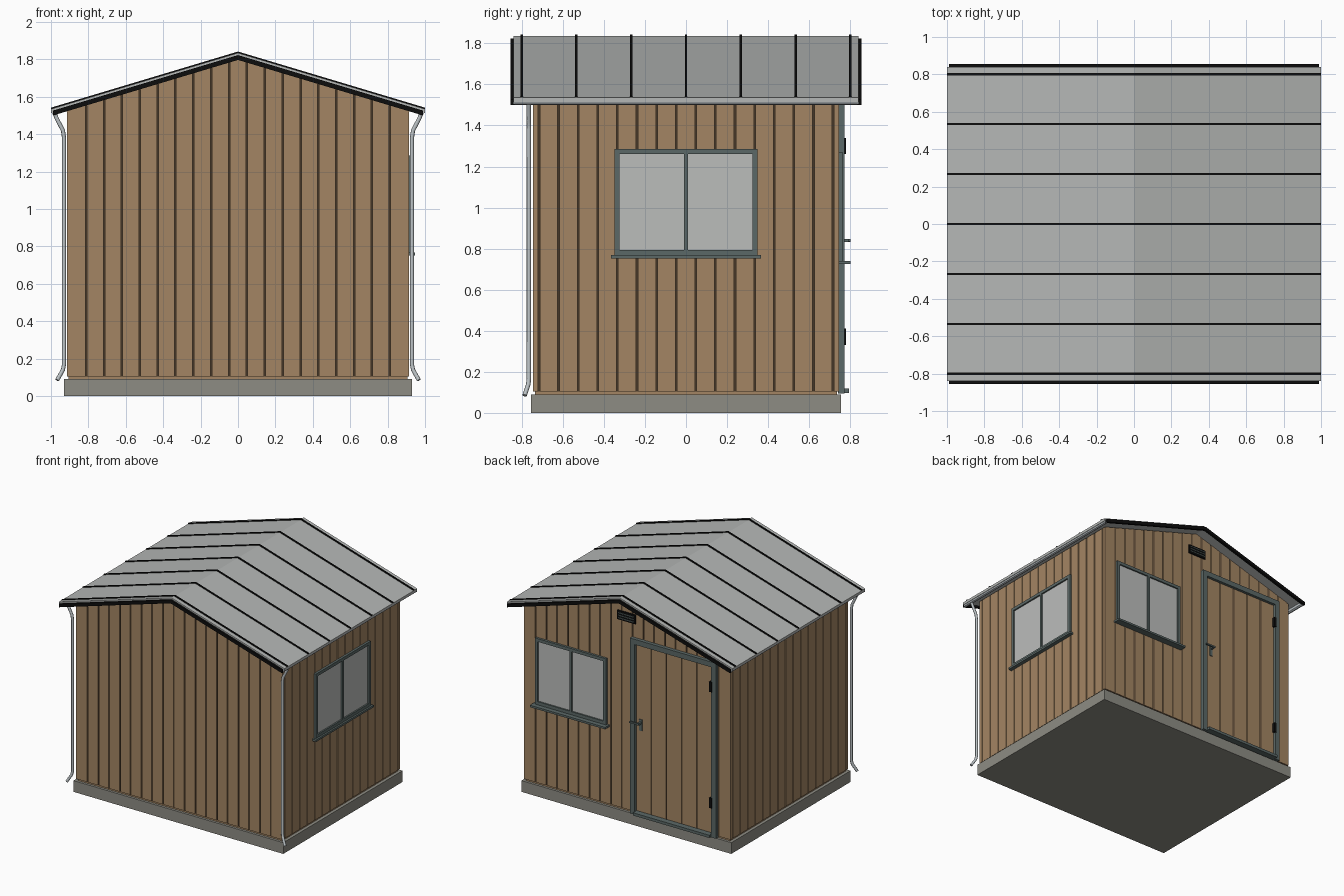
import bpy, bmesh
from mathutils import Vector

cube = bpy.data.objects.get("Cube")
if cube:
    bpy.data.objects.remove(cube, do_unlink=True)


def material(name, r, g, b):
    m = bpy.data.materials.new(name)
    m.use_nodes = True
    m.diffuse_color = (r, g, b, 1)
    m.node_tree.nodes["Principled BSDF"].inputs["Base Color"].default_value = (r, g, b, 1)
    return m


WOOD = material("warm timber", 0.37, 0.235, 0.125)
GROOVE = material("dark timber groove", 0.06, 0.037, 0.02)
STONE = material("concrete grey", 0.27, 0.265, 0.23)
ROOF = material("roof sheet grey", 0.46, 0.475, 0.465)
BLACK = material("black trim", 0.004, 0.004, 0.004)
FRAME = material("slate green frame", 0.105, 0.14, 0.135)
GLASS = material("pale glass", 0.5, 0.51, 0.5)
METAL = material("light metal", 0.5, 0.54, 0.56)


def build(name, mat, solids):
    """Each solid is (profile points, extrusion axis, start, end)."""
    bm = bmesh.new()
    for pts, axis, a, b in solids:
        def at(u, z, d):
            return (u, d, z) if axis == "y" else (d, u, z)
        lo = [bm.verts.new(at(u, z, a)) for u, z in pts]
        hi = [bm.verts.new(at(u, z, b)) for u, z in pts]
        bm.faces.new(lo)
        bm.faces.new(hi[::-1])
        for i in range(len(pts)):
            j = (i + 1) % len(pts)
            bm.faces.new((lo[i], hi[i], hi[j], lo[j]))
    bmesh.ops.recalc_face_normals(bm, faces=bm.faces)
    me = bpy.data.meshes.new(name)
    bm.to_mesh(me)
    bm.free()
    me.materials.append(mat)
    ob = bpy.data.objects.new(name, me)
    bpy.context.collection.objects.link(ob)
    return ob


def rect(u0, u1, z0, z1):
    return [(u0, z0), (u1, z0), (u1, z1), (u0, z1)]


def pipe(name, points, radius, mat):
    cu = bpy.data.curves.new(name, "CURVE")
    cu.dimensions = "3D"
    cu.bevel_depth = radius
    cu.bevel_resolution = 2
    cu.use_fill_caps = True
    sp = cu.splines.new("POLY")
    sp.points.add(len(points) - 1)
    for p, co in zip(sp.points, points):
        p.co = (*co, 1)
    cu.materials.append(mat)
    ob = bpy.data.objects.new(name, cu)
    bpy.context.collection.objects.link(ob)
    for s in cu.splines:
        s.use_smooth = True


# Main dimensions
WX, WY = 0.915, 0.745
SLOPE, RIDGE = 0.3, 1.835
PITCH, GAP = 0.0955, 0.004


def slope_z(x, drop):
    return RIDGE - drop - SLOPE * abs(x)


# Slab and wall core
build("base_slab", STONE, [(rect(-0.93, 0.93, 0, 0.09), "y", -0.755, 0.755)])
cx, cy = WX - 0.01, WY - 0.01
core = [(-cx, 0.105), (cx, 0.105), (cx, slope_z(cx, 0.03)), (0, slope_z(0, 0.03)), (-cx, slope_z(cx, 0.03))]
build("wall_core", GROOVE, [(core, "y", -cy, cy)])
build("sole_plate", WOOD, [(rect(-cx, cx, 0.09, 0.105), "y", -cy, cy)])


# Wall boards
def board_spans(half):
    n = int((half / PITCH) + 0.5)
    for i in range(-n, n + 1):
        a = max(-half, (i - 0.5) * PITCH + GAP)
        b = min(half, (i + 0.5) * PITCH - GAP)
        if b - a > 0.004:
            yield a, b


def gable_board(a, b):
    pts = [(a, 0.105), (b, 0.105), (b, slope_z(b, 0.028))]
    if a < 0 < b:
        pts.append((0, slope_z(0, 0.028)))
    return pts + [(a, slope_z(a, 0.028))]


for side, s in (("front", -1), ("back", 1)):
    build(side + "_wall_boards", WOOD,
          [(gable_board(a, b), "y", s * (WY - 0.013), s * WY) for a, b in board_spans(WX)])
for side, s in (("right", -1), ("left", 1)):
    build(side + "_wall_boards", WOOD,
          [(rect(a, b, 0.105, slope_z(WX, 0.028)), "x", s * (WX - 0.013), s * WX) for a, b in board_spans(WY)])

# Roof sheet, seams, verge boards and gutters


def roof_band(top, bottom, half):
    e = half
    return [(-e, slope_z(e, top)), (0, slope_z(0, top)), (e, slope_z(e, top)),
            (e, slope_z(e, bottom)), (0, slope_z(0, bottom)), (-e, slope_z(e, bottom))]


build("roof_sheet", ROOF, [(roof_band(0, 0.022, 1.0), "y", -0.84, 0.84)])
build("roof_seams", BLACK, [(roof_band(-0.007, 0.003, 0.999), "y", y - 0.006, y + 0.006)
                            for y in (-0.8, -0.534, -0.267, 0, 0.267, 0.534, 0.8)])
for side, s in (("front", -1), ("back", 1)):
    build(side + "_verge_board", BLACK, [(roof_band(0.012, 0.038, 0.988), "y", s * 0.835, s * 0.855)])
for side, s in (("right", -1), ("left", 1)):
    gutter = [(s * x, z) for x, z in
              ((0.962, 1.53), (0.967, 1.507), (0.978, 1.5), (0.99, 1.504), (0.998, 1.52), (0.998, 1.535))]
    build(side + "_gutter", METAL, [(gutter, "y", -0.84, 0.84)])
    pipe(side + "_downpipe",
         [(s * 0.978, -0.765, 1.51), (s * 0.972, -0.765, 1.49), (s * 0.936, -0.765, 1.42),
          (s * 0.93, -0.765, 1.38), (s * 0.93, -0.765, 0.17), (s * 0.936, -0.768, 0.14),
          (s * 0.967, -0.786, 0.085)], 0.011, METAL)


# Windows
def window(name, axis, u0, u1, z0, z1, wall, sill_out):
    w, mid = 0.025, (u0 + u1) / 2
    build(name + "_glass", GLASS, [(rect(u0 + w, u1 - w, z0 + w, z1 - w), axis, wall - 0.005, wall + 0.006)])
    bars = [rect(u0, u0 + w, z0, z1), rect(u1 - w, u1, z0, z1),
            rect(u0 + w, u1 - w, z1 - w, z1), rect(u0 + w, u1 - w, z0, z0 + w),
            rect(mid - 0.009, mid + 0.009, z0 + w, z1 - w)]
    build(name + "_frame", FRAME, [(b, axis, wall - 0.005, wall + 0.018) for b in bars])
    build(name + "_sill", FRAME, [(rect(u0 - 0.018, u1 + 0.018, z0 - 0.016, z0), axis, wall - 0.005, wall + sill_out)])


window("left_window", "x", -0.348, 0.348, 0.768, 1.285, WX, 0.032)
window("back_window", "y", 0.175, 0.805, 0.74, 1.27, WY, 0.055)

# Door
DL, DR, DZ, FW = -0.805, -0.045, 1.5, 0.042
build("door_backing", GROOVE, [(rect(DL + FW, DR - FW, 0.12, DZ - FW), "y", WY - 0.005, WY + 0.004)])
count = 5
step = (DR - DL - 2 * FW) / count
build("door_boards", WOOD, [(rect(DL + FW + i * step + 0.004, DL + FW + (i + 1) * step - 0.004, 0.125, DZ - FW - 0.005),
                             "y", WY, WY + 0.012) for i in range(count)])
jambs = [rect(DL, DL + FW, 0.095, DZ), rect(DR - FW, DR, 0.095, DZ), rect(DL + FW, DR - FW, DZ - FW, DZ)]
build("door_frame", FRAME, [(j, "y", WY - 0.005, WY + 0.028) for j in jambs])
build("door_threshold", FRAME, [(rect(DL + FW, DR - FW, 0.098, 0.12), "y", WY - 0.005, WY + 0.05)])
build("door_hinges", BLACK, [(rect(DL + FW - 0.008, DL + FW + 0.014, z - 0.04, z + 0.04), "y", WY, WY + 0.034)
                             for z in (0.37, 1.3)])
hx = DR - FW - 0.045
build("handle_plate", FRAME, [(rect(hx - 0.013, hx + 0.013, 0.775, 0.865), "y", WY + 0.01, WY + 0.018)])
build("handle_lever", FRAME, [(rect(hx - 0.008, hx + 0.008, 0.832, 0.848), "y", WY + 0.015, WY + 0.055),
                              (rect(hx - 0.008, hx + 0.075, 0.834, 0.846), "y", WY + 0.043, WY + 0.055)])

# Gable vent
build("vent_box", BLACK, [(rect(-0.08, 0.08, 1.612, 1.684), "y", WY - 0.005, WY + 0.012)])
build("vent_slats", FRAME, [(rect(-0.07, 0.07, z, z + 0.006), "y", WY + 0.01, WY + 0.017)
                            for z in (1.625, 1.645, 1.665)])
